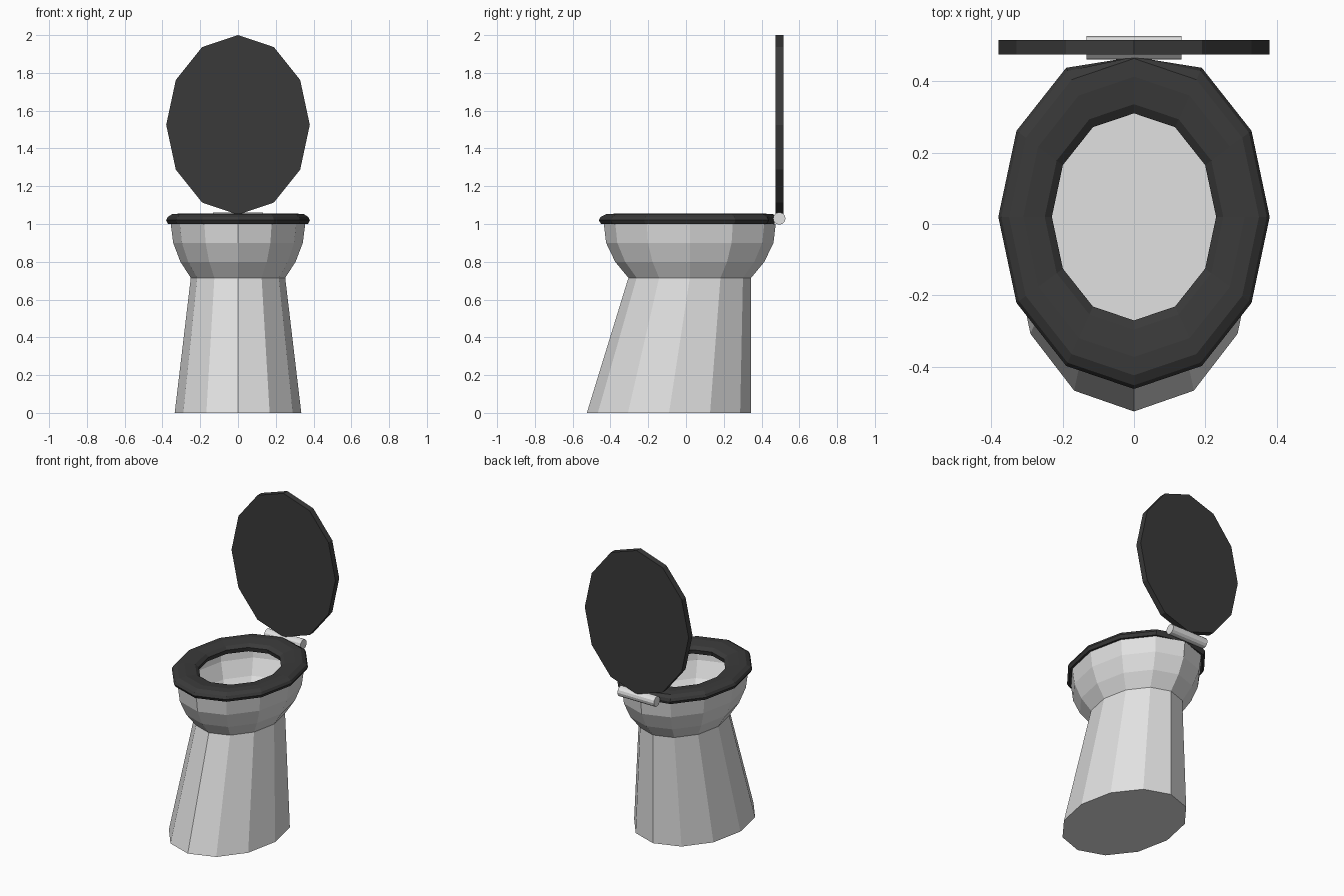
import bpy, bmesh, math

SIDES = 12

cube = bpy.data.objects.get("Cube")
if cube:
    bpy.data.objects.remove(cube, do_unlink=True)


def material(name, value):
    mat = bpy.data.materials.new(name)
    mat.use_nodes = True
    color = (value, value, value, 1)
    mat.diffuse_color = color
    bsdf = mat.node_tree.nodes["Principled BSDF"]
    bsdf.inputs["Base Color"].default_value = color
    bsdf.inputs["Roughness"].default_value = 0.6
    return mat


porcelain = material("porcelain white", 0.75)
black = material("seat black", 0.042)


def ellipse(cx, cy, rx, ry):
    """Twelve-sided outline with a vertex on each axis."""
    steps = [2 * math.pi * i / SIDES for i in range(SIDES)]
    return [(cx + rx * math.cos(a), cy + ry * math.sin(a)) for a in steps]


def loft(name, rings, mat, cap_start=False, cap_end=False, closed=False):
    """Skin a list of equally long point rings with flat quads."""
    bm = bmesh.new()
    loops = [[bm.verts.new(p) for p in ring] for ring in rings]
    pairs = list(zip(loops, loops[1:]))
    if closed:
        pairs.append((loops[-1], loops[0]))
    for a, b in pairs:
        for i in range(SIDES):
            j = (i + 1) % SIDES
            bm.faces.new((a[i], a[j], b[j], b[i]))
    if cap_start:
        bm.faces.new(loops[0])
    if cap_end:
        bm.faces.new(loops[-1])
    bmesh.ops.recalc_face_normals(bm, faces=bm.faces)
    mesh = bpy.data.meshes.new(name)
    bm.to_mesh(mesh)
    bm.free()
    mesh.materials.append(mat)
    obj = bpy.data.objects.new(name, mesh)
    bpy.context.collection.objects.link(obj)
    return obj


def level(z, cy, rx, ry):
    return [(x, y, z) for x, y in ellipse(0, cy, rx, ry)]


# Pedestal: wide foot reaching forward, upright at the back
loft("pedestal", [level(0, -0.09, 0.335, 0.435), level(0.715, 0.02, 0.25, 0.325)],
     porcelain, cap_start=True)

# Bowl: rounded outside, thin wall, flat floor inside
BOWL = [(0.715, 0.25, 0.325), (0.8, 0.305, 0.395), (0.9, 0.343, 0.443), (1.0, 0.356, 0.455)]
WALL = 0.008
outside = [level(z, 0.02, rx, ry) for z, rx, ry in BOWL]
inside = [level(z, 0.02, rx - WALL, ry - WALL) for z, rx, ry in reversed(BOWL)]
loft("bowl", outside + inside, porcelain, cap_end=True)

# Seat: domed ring, flattened behind where the hinge sits
SEAT = [(0.37, 1.0), (0.38, 1.02), (0.372, 1.037), (0.35, 1.052), (0.31, 1.055),
        (0.25, 1.046), (0.23, 1.028), (0.236, 1.0)]
rings = []
for r, z in SEAT:
    grow = 0.06 + (r - 0.23) / 0.15 * 0.042
    ring = level(z, 0.02, r, r + grow)
    rings.append([(x, min(y, 0.468), h) for x, y, h in ring])
loft("seat", rings, black, closed=True)

# Raised lid
outline = ellipse(0, 1.525, 0.38, 0.475)
loft("lid", [[(x, y, z) for x, z in outline] for y in (0.475, 0.515)],
     black, cap_start=True, cap_end=True)

# Hinge rod
pin = ellipse(0.494, 1.029, 0.033, 0.033)
loft("hinge", [[(x, y, z) for y, z in pin] for x in (-0.133, 0.133)],
     porcelain, cap_start=True, cap_end=True)
